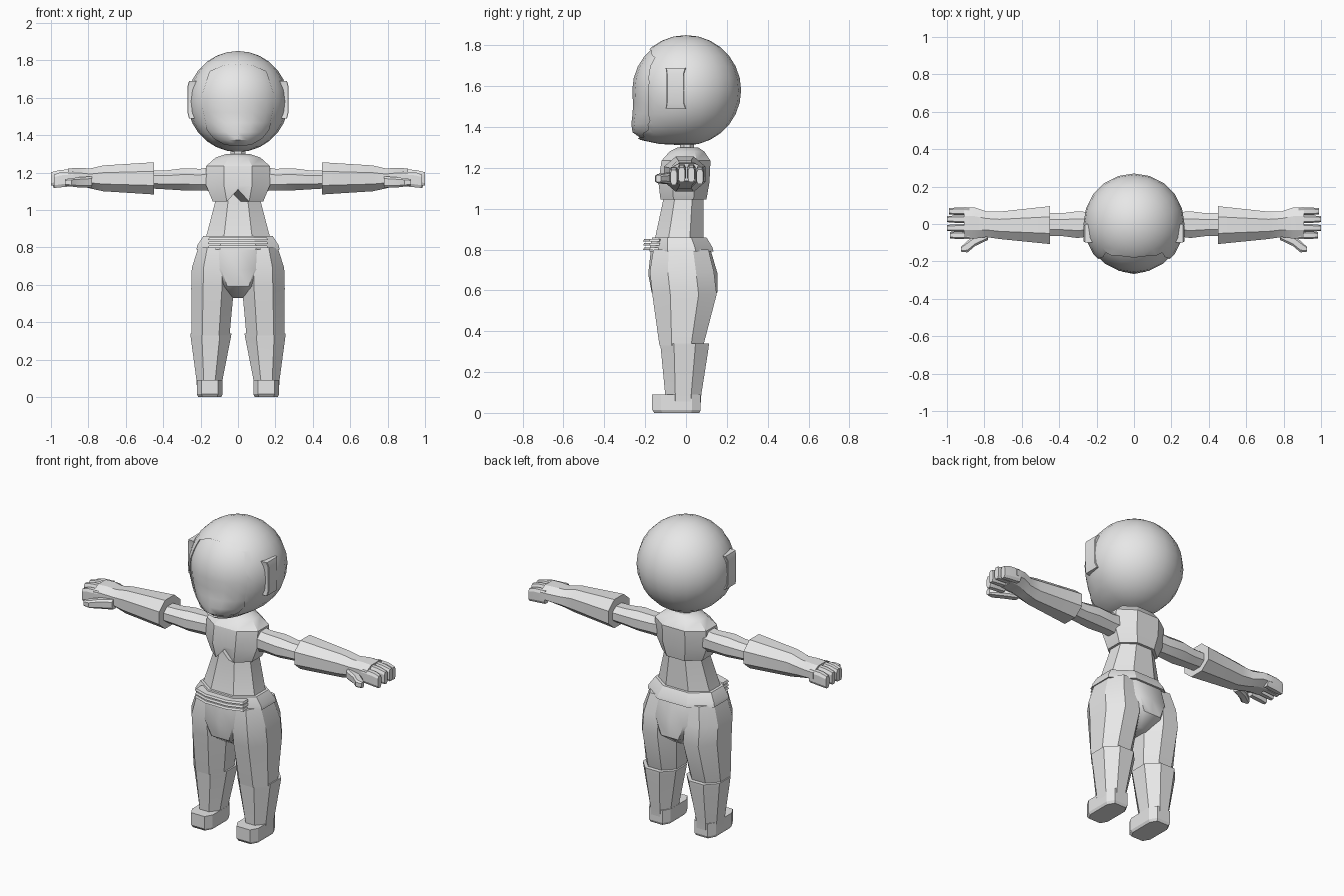
import bpy, bmesh, math
from mathutils import Vector

if "Cube" in bpy.data.objects:
    bpy.data.objects.remove(bpy.data.objects["Cube"])

grey = bpy.data.materials.new("light grey")
grey.diffuse_color = (0.8, 0.8, 0.8, 1)
grey.use_nodes = True
grey.node_tree.nodes["Principled BSDF"].inputs["Base Color"].default_value = grey.diffuse_color


def finish(name, bm, mirror=False, angle=25):
    bmesh.ops.recalc_face_normals(bm, faces=bm.faces[:])
    me = bpy.data.meshes.new(name)
    bm.to_mesh(me)
    bm.free()
    me.materials.append(grey)
    ob = bpy.data.objects.new(name, me)
    bpy.context.collection.objects.link(ob)
    bpy.ops.object.select_all(action='DESELECT')
    ob.select_set(True)
    bpy.context.view_layer.objects.active = ob
    if angle:
        bpy.ops.object.shade_smooth_by_angle(angle=math.radians(angle))
    if mirror:
        ob.modifiers.new("mirror", 'MIRROR').use_clip = False
    return ob


def section(a0, a1, b0, b1, c, mid):
    """Chamfered rectangle; mid adds centre points on the two b sides."""
    da, db = (a1 - a0) * c, (b1 - b0) * c
    m = (a0 + a1) / 2
    pts = [(a0 + da, b0)] + ([(m, b0)] if mid else []) + [(a1 - da, b0)]
    pts += [(a1, b0 + db), (a1, b1 - db), (a1 - da, b1)]
    pts += ([(m, b1)] if mid else []) + [(a0 + da, b1), (a0, b1 - db), (a0, b0 + db)]
    return pts


def loft(name, rings, axis='z', c=0.28, mid=False, mirror=False, angle=25, tweak=None):
    """Each ring is (position on axis, a0, a1, b0, b1); a,b = x,y or y,z."""
    bm = bmesh.new()
    loops = []
    for t, *r in rings:
        pts = section(*r, c, mid)
        loops.append([bm.verts.new((p, q, t) if axis == 'z' else (t, p, q)) for p, q in pts])
    n = len(loops[0])
    for lo, hi in zip(loops, loops[1:]):
        for i in range(n):
            j = (i + 1) % n
            bm.faces.new((lo[i], lo[j], hi[j], hi[i]))
    bm.faces.new(loops[0])
    bm.faces.new(loops[-1])
    if tweak:
        for v in bm.verts:
            tweak(v)
    return finish(name, bm, mirror, angle)


# Helmet and visor: spheres with the chin drawn forward
HEAD = Vector((0, 0, 1.58))


def head_ball(name, r):
    bm = bmesh.new()
    bmesh.ops.create_uvsphere(bm, u_segments=20, v_segments=14, radius=r)
    for v in bm.verts:
        if v.co.y < 0 and v.co.z < 0:
            v.co.y *= 1 + 1.25 * (-v.co.z / r) ** 3
        v.co += HEAD
    return finish(name, bm, angle=40)


helmet = head_ball("helmet", 0.27)
head_ball("visor", 0.263)

half = [(0, 1.78), (.07, 1.775), (.15, 1.74), (.19, 1.62), (.19, 1.55),
        (.165, 1.43), (.13, 1.385), (.07, 1.35), (0, 1.345)]
outline = half + [(-x, z) for x, z in half[-2:0:-1]]
bm = bmesh.new()
face = bm.faces.new([bm.verts.new((x, -0.5, z)) for x, z in outline])
ext = bmesh.ops.extrude_face_region(bm, geom=[face])
for g in ext['geom']:
    if isinstance(g, bmesh.types.BMVert):
        g.co.y = -0.10
cutter = finish("visor_cutter", bm, angle=0)
cutter.hide_render = True
bpy.context.view_layer.objects.active = helmet
cut = helmet.modifiers.new("visor opening", 'BOOLEAN')
cut.operation, cut.solver, cut.object = 'DIFFERENCE', 'EXACT', cutter
bpy.ops.object.modifier_apply(modifier=cut.name)
bpy.data.objects.remove(cutter)

# Ear pads
loft("ear_pad", [(1.49, .20, .262, -.10, 0), (1.52, .20, .270, -.095, -.01),
                 (1.66, .20, .270, -.095, -.01), (1.69, .20, .262, -.10, 0)],
     c=0.04, mirror=True)

# Neck
loft("neck", [(1.26, -.04, .04, -.03, .04), (1.34, -.04, .04, -.03, .04)])


# Chest vest with a notch in the lower front edge
def notch(v):
    if v.co.z < 1.06 and v.co.y < 0 and abs(v.co.x) < 0.01:
        v.co.z = 1.11


loft("chest_vest", [(1.045, -.135, .135, -.125, .10), (1.13, -.17, .17, -.135, .115),
                    (1.235, -.17, .17, -.12, .12), (1.28, -.12, .12, -.08, .09),
                    (1.30, -.06, .06, -.04, .06)], mid=True, tweak=notch)

# Abdomen
loft("abdomen", [(.84, -.175, .175, -.155, .085), (1.05, -.12, .12, -.11, .085),
                 (1.12, -.12, .12, -.11, .085)], mid=True)

# Belt and its front ridges
loft("belt", [(.79, -.222, .222, -.178, .135), (.81, -.218, .218, -.177, .13),
              (.86, -.186, .186, -.165, .10)])
for i in range(3):
    z = .798 + i * .021
    loft("belt_ridge", [(z, -.16, .16, -.21, -.10), (z + .012, -.155, .155, -.205, -.10)])

# Hips
loft("hips", [(.80, -.20, .20, -.172, .12), (.68, -.20, .20, -.185, .155),
              (.59, -.13, .13, -.168, .155), (.53, -.05, .05, -.08, .08)], mid=True, angle=40)

# Legs, boots and feet
loft("leg", [(.80, .04, .212, -.16, .11), (.69, .025, .247, -.177, .137),
             (.58, .022, .25, -.165, .15), (.33, .045, .248, -.13, .085)], mirror=True)
loft("boot", [(.34, .035, .255, -.125, .112), (.32, .038, .253, -.124, .111),
              (.09, .083, .222, -.102, .075), (.02, .085, .218, -.10, .07)], mirror=True)
loft("foot", [(0, .09, .213, -.155, .065), (.015, .082, .22, -.166, .072),
              (.09, .082, .22, -.166, .072)], c=0.18, mirror=True)

# Arms and gauntlets
loft("upper_arm", [(.12, -.06, .06, 1.10, 1.235), (.20, -.06, .06, 1.105, 1.22),
                   (.30, -.075, .068, 1.105, 1.222), (.38, -.065, .058, 1.11, 1.212),
                   (.47, -.065, .058, 1.115, 1.21)], axis='x', mirror=True)
loft("gauntlet", [(.45, -.107, .095, 1.083, 1.255), (.72, -.08, .066, 1.10, 1.238),
                  (.79, -.07, .068, 1.115, 1.222), (.85, -.078, .088, 1.13, 1.225),
                  (.91, -.08, .09, 1.135, 1.222)], axis='x', mirror=True)

# Fingers: the outer ones sit lower and end sooner
for y, z, tip in ((-.06, 1.155, .985), (-.021, 1.168, 1.0), (.026, 1.168, 1.0), (.068, 1.158, .99)):
    loft("finger", [(.88, y - .021, y + .021, z - .028, z + .05),
                    (.95, y - .02, y + .02, z - .034, z + .046),
                    (tip, y - .016, y + .016, z - .038, z + .034)],
         axis='x', c=0.2, mirror=True)

# Thumbs
loft("thumb", [(.78, -.085, -.03, 1.12, 1.18), (.85, -.118, -.06, 1.12, 1.175),
               (.89, -.152, -.09, 1.125, 1.17), (.925, -.148, -.122, 1.13, 1.165)],
     axis='x', c=0.2, mirror=True)
